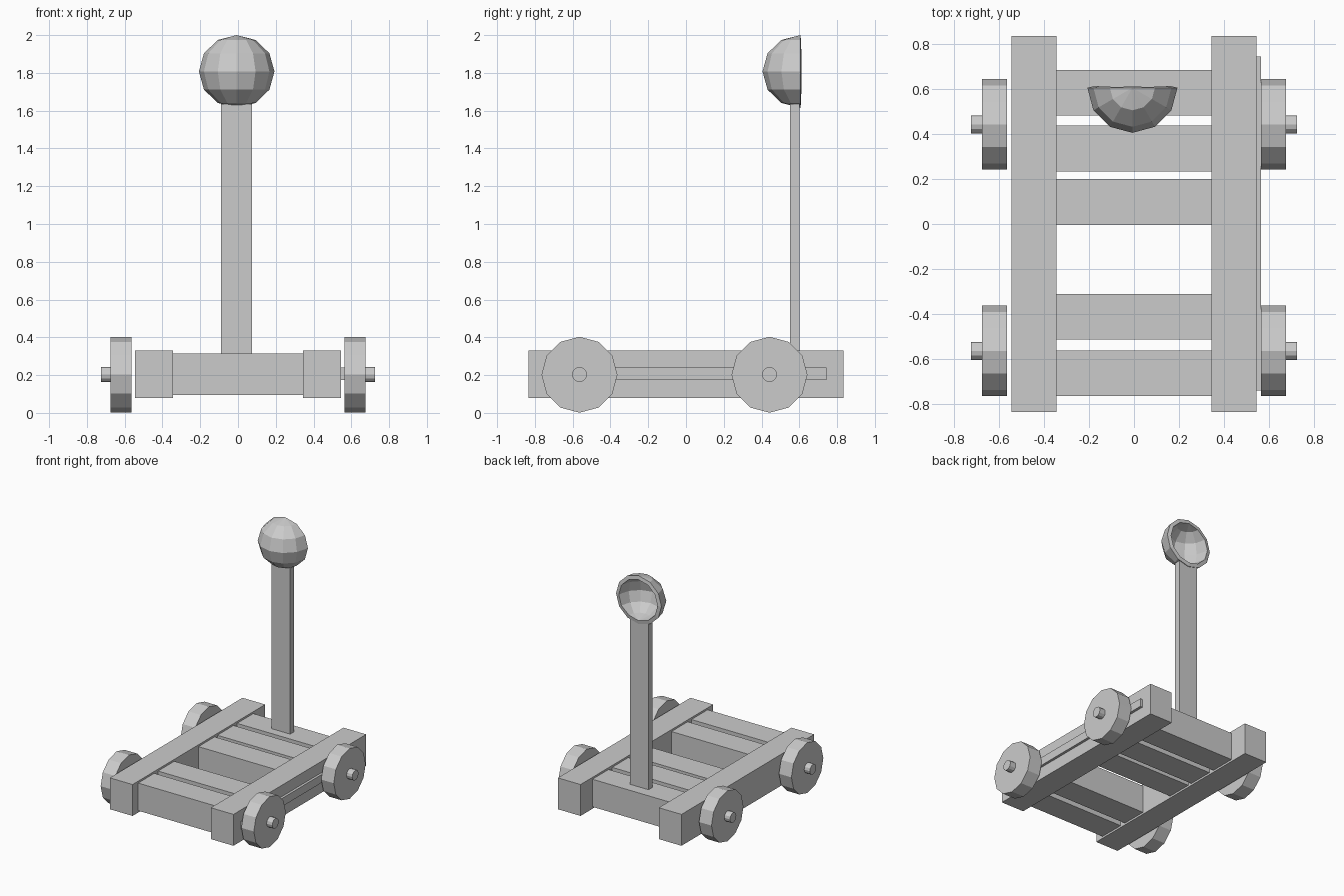
import bpy, bmesh, math
from mathutils import Matrix

if "Cube" in bpy.data.objects:
    bpy.data.objects.remove(bpy.data.objects["Cube"])

wood = bpy.data.materials.new("plain grey")
wood.diffuse_color = (0.6, 0.6, 0.6, 1)
wood.use_nodes = True
wood.node_tree.nodes["Principled BSDF"].inputs["Base Color"].default_value = wood.diffuse_color


def finish(name, bm):
    bmesh.ops.recalc_face_normals(bm, faces=bm.faces)
    me = bpy.data.meshes.new(name)
    bm.to_mesh(me)
    bm.free()
    me.materials.append(wood)
    ob = bpy.data.objects.new(name, me)
    bpy.context.collection.objects.link(ob)
    return ob


def box(name, x, y, z):
    bm = bmesh.new()
    bmesh.ops.create_cube(bm, size=1)
    for v in bm.verts:
        for i, (lo, hi) in enumerate((x, y, z)):
            v.co[i] = hi if v.co[i] > 0 else lo
    return finish(name, bm)


def disc(name, x0, x1, y, z, r):
    # cylinder lying along x
    bm = bmesh.new()
    m = Matrix.Translation(((x0 + x1) / 2, y, z)) @ Matrix.Rotation(math.pi / 2, 4, 'Y')
    bmesh.ops.create_cone(bm, cap_ends=True, segments=12, radius1=r, radius2=r,
                          depth=abs(x1 - x0), matrix=m)
    return finish(name, bm)


# Side rails, wheels and axle stubs, mirrored left and right
for s, side in ((-1, "left"), (1, "right")):
    box(f"{side}_rail", sorted((s * 0.345, s * 0.545)), (-0.835, 0.835), (0.08, 0.33))
    for y, end in ((-0.564, "front"), (0.442, "back")):
        disc(f"{side}_{end}_wheel", s * 0.565, s * 0.675, y, 0.202, 0.201)
        disc(f"{side}_{end}_axle_stub", s * 0.57, s * 0.725, y, 0.203, 0.04)

# Cross slats
for i, y in enumerate((-0.663, -0.412, 0.097, 0.335, 0.583)):
    box(f"cross_slat_{i + 1}", (-0.345, 0.345), (y - 0.102, y + 0.102), (0.095, 0.315))

# Thin strip on the right rail only
box("side_strip", (0.53, 0.565), (-0.74, 0.745), (0.175, 0.24))

# Throwing arm
box("throwing_arm", (-0.09, 0.075), (0.55, 0.6), (0.3, 1.635))

# Hollow half-sphere bowl, open to the back
bm = bmesh.new()
bmesh.ops.create_uvsphere(bm, u_segments=12, v_segments=12 // 2, radius=1)
bmesh.ops.bisect_plane(bm, geom=bm.verts[:] + bm.edges[:] + bm.faces[:], dist=1e-4,
                       plane_co=(0, 0, 0), plane_no=(0, 1, 0), clear_outer=True)
for v in bm.verts:
    v.co = (-0.007 + 0.2 * v.co.x, 0.605 + 0.2 * v.co.y, 1.8075 + 0.1925 * v.co.z)
bmesh.ops.recalc_face_normals(bm, faces=bm.faces)
# make sure the normals point away from the bowl centre (towards the front)
if sum(f.normal.y * f.calc_area() for f in bm.faces) > 0:
    bmesh.ops.reverse_faces(bm, faces=bm.faces)
me = bpy.data.meshes.new("bowl")
bm.to_mesh(me)
bm.free()
me.materials.append(wood)
bowl = bpy.data.objects.new("bowl", me)
bpy.context.collection.objects.link(bowl)
mod = bowl.modifiers.new("thickness", 'SOLIDIFY')
mod.thickness = 0.03
mod.offset = -1
